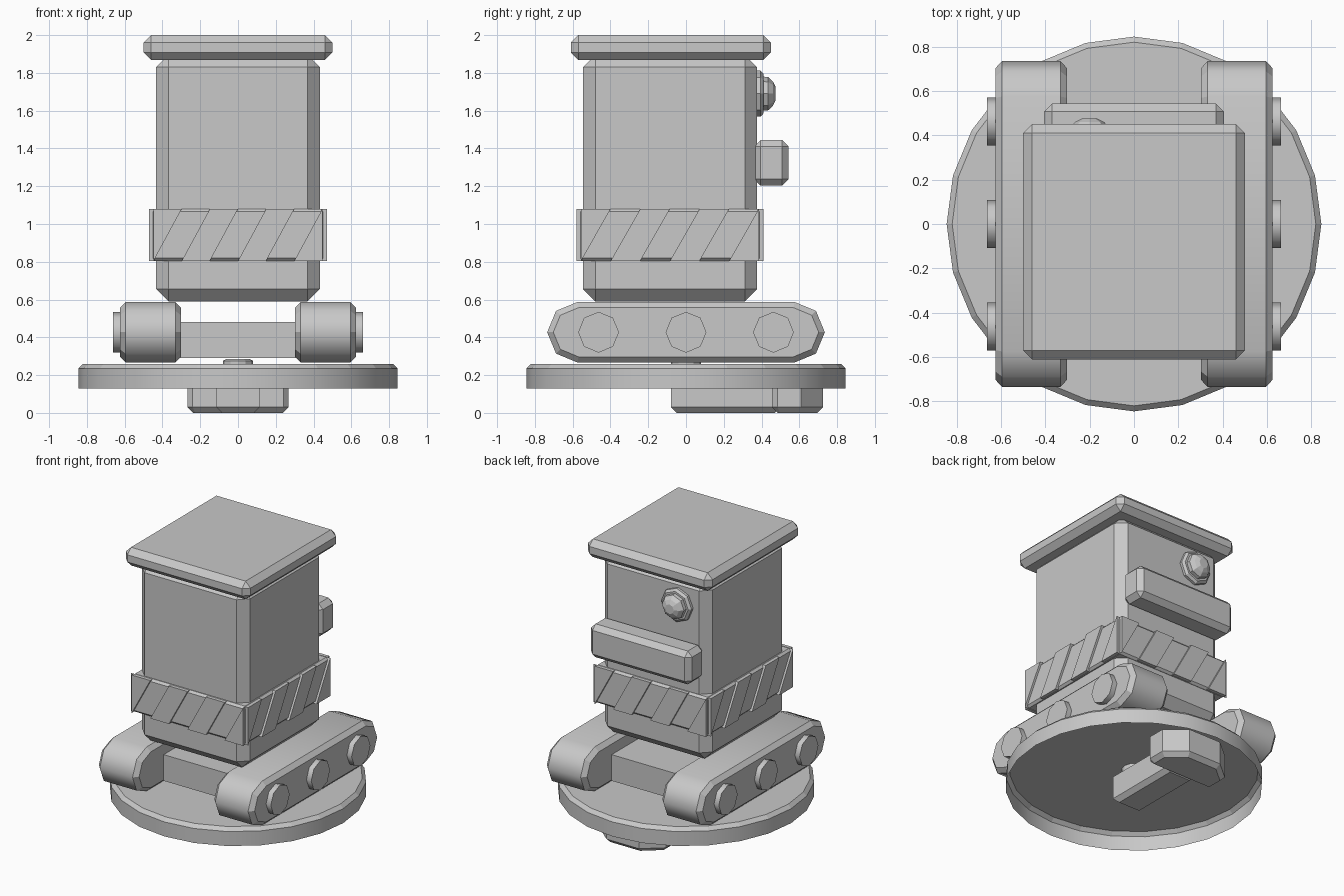
import bpy, bmesh, math
from mathutils import Matrix, Vector

if "Cube" in bpy.data.objects:
    bpy.data.objects.remove(bpy.data.objects["Cube"])

grey = bpy.data.materials.new("plain grey")
grey.diffuse_color = (0.58, 0.58, 0.58, 1)
grey.use_nodes = True
grey.node_tree.nodes["Principled BSDF"].inputs["Base Color"].default_value = grey.diffuse_color


def finish(name, bm, smooth=None, recalc=True):
    if recalc:
        bmesh.ops.recalc_face_normals(bm, faces=bm.faces)
    me = bpy.data.meshes.new(name)
    bm.normal_update()
    if smooth:
        for f in bm.faces:
            f.smooth = smooth(f.normal)
    bm.to_mesh(me)
    bm.free()
    me.materials.append(grey)
    ob = bpy.data.objects.new(name, me)
    bpy.context.collection.objects.link(ob)
    return ob


def bevel(bm, edges, width):
    bmesh.ops.bevel(bm, geom=list(edges), offset=width, segments=1,
                    affect='EDGES', profile=0.5)


def box(name, lo, hi, width=0):
    lo, hi = Vector(lo), Vector(hi)
    bm = bmesh.new()
    bmesh.ops.create_cube(bm, size=1, matrix=Matrix.Translation((lo + hi) / 2)
                          @ Matrix.Diagonal((hi - lo).to_4d()))
    if width:
        bevel(bm, bm.edges, width)
    return finish(name, bm)


def prism(bm, pts, lo, hi, place):
    """Extrude a 2D outline between two depths; place maps (u, v, depth) to 3D."""
    a = [bm.verts.new(place(u, v, lo)) for u, v in pts]
    b = [bm.verts.new(place(u, v, hi)) for u, v in pts]
    n = len(pts)
    caps = [bm.faces.new(a), bm.faces.new(b)]
    for i in range(n):
        bm.faces.new((a[i], a[(i + 1) % n], b[(i + 1) % n], b[i]))
    bmesh.ops.recalc_face_normals(bm, faces=bm.faces)
    return caps


def lathe(name, profile, sides, matrix, smooth=None, open_bottom=False):
    """Stack of rings (radius, height), closed on top and usually below."""
    bm = bmesh.new()
    rings = [[bm.verts.new(matrix @ Vector((r * math.cos(t), r * math.sin(t), h)))
              for t in (2 * math.pi * i / sides for i in range(sides))]
             for r, h in profile]
    if not open_bottom:
        bm.faces.new(rings[0][::-1])
    bm.faces.new(rings[-1])
    for p, q in zip(rings, rings[1:]):
        for i in range(sides):
            j = (i + 1) % sides
            bm.faces.new((p[i], p[j], q[j], q[i]))
    return finish(name, bm, smooth, recalc=False)


# Body, lid and the band around the body
box("body", (-0.433, -0.545, 0.59), (0.433, 0.377, 1.895), 0.065)
box("lid", (-0.5, -0.61, 1.868), (0.5, 0.45, 2.0), 0.04)
HX, HY, CY, Z0, Z1 = 0.456, 0.48, -0.085, 0.805, 1.08
box("band", (-HX, CY - HY, Z0), (HX, CY + HY, Z1), 0.015)

# Raised slanted stripes on all four sides of the band
bm = bmesh.new()
t = 1 / 3
stripes = [[(-1, 0), (-2 * t, 1), (-1, 1)],
           [(-2 * t, 0), (-t, 0), (0, 1), (-t, 1)],
           [(0, 0), (t, 0), (2 * t, 1), (t, 1)],
           [(2 * t, 0), (1, 0), (1, 1)]]
for k in range(4):
    rot = Matrix.Rotation(k * math.pi / 2, 3, 'Z')
    half, dist = (HX, HY) if k % 2 == 0 else (HY, HX)
    for s in stripes:
        prism(bm, s, dist - 0.01, dist + 0.015,
              lambda u, v, d: rot @ Vector((u * half * 0.98, -d, Z0 + v * (Z1 - Z0)))
              + Vector((0, CY, 0)))
finish("band_stripes", bm)

# Back handle and round button
box("back_handle", (-0.405, 0.36, 1.203), (0.405, 0.543, 1.445), 0.035)
lathe("back_button", [(0.122, 0.36), (0.122, 0.395), (0.105, 0.41), (0.09, 0.41),
                      (0.088, 0.435), (0.065, 0.46), (0.035, 0.475)], 8,
      Matrix.Translation((-0.2, 0, 1.69)) @ Matrix.Rotation(-math.pi / 2, 4, 'X'))

# Side tracks with three pins each, joined by a cross bar
R, YC, ZC = 0.16, 0.575, 0.427
outline = [(sy * YC + R * math.cos(a), ZC + R * math.sin(a))
           for sy, start in ((1, -90), (-1, 90))
           for a in (math.radians(start + 45 * i) for i in range(5))]
for side, label in ((-1, "left"), (1, "right")):
    bm = bmesh.new()
    caps = prism(bm, outline, 0.302, 0.625, lambda u, v, d: Vector((side * d, u, v)))
    bevel(bm, {e for f in caps for e in f.edges}, 0.03)
    finish(label + "_track", bm, lambda n: abs(n.x) < 0.1)
    for i in (-1, 0, 1):
        lathe(f"{label}_pin_{i + 2}", [(0.108, 0.6), (0.108, 0.663)], 8,
              Matrix.Translation((0, 0.463 * i, ZC))
              @ Matrix.Rotation(side * math.pi / 2, 4, 'Y'), lambda n: abs(n.x) < 0.5)
box("cross_bar", (-0.32, -0.42, 0.29), (0.32, 0.42, 0.48))

# Turntable: a thin dish open underneath, with a bolt through its centre
lathe("base_disc", [(0.845, 0.13), (0.845, 0.235), (0.82, 0.26)], 24,
      Matrix.Identity(4), lambda n: abs(n.z) < 0.1, open_bottom=True)
lathe("centre_bolt", [(0.08, 0.17), (0.08, 0.275), (0.06, 0.286)], 12, Matrix.Identity(4))

# T-shaped key hanging from the bolt, bevelled along its lower edge
arm = [(0.115, -0.08), (0.115, 0.5)]
head = [(0.24, 0.455), (0.268, 0.485), (0.268, 0.61), (0.13, 0.725)]
for name, half in (("key_arm", arm), ("key_head", head)):
    bm = bmesh.new()
    caps = prism(bm, half + [(-x, y) for x, y in reversed(half)], 0.0, 0.195,
                 lambda u, v, d: Vector((u, v, d)))
    bevel(bm, caps[0].edges, 0.03)
    finish(name, bm)
